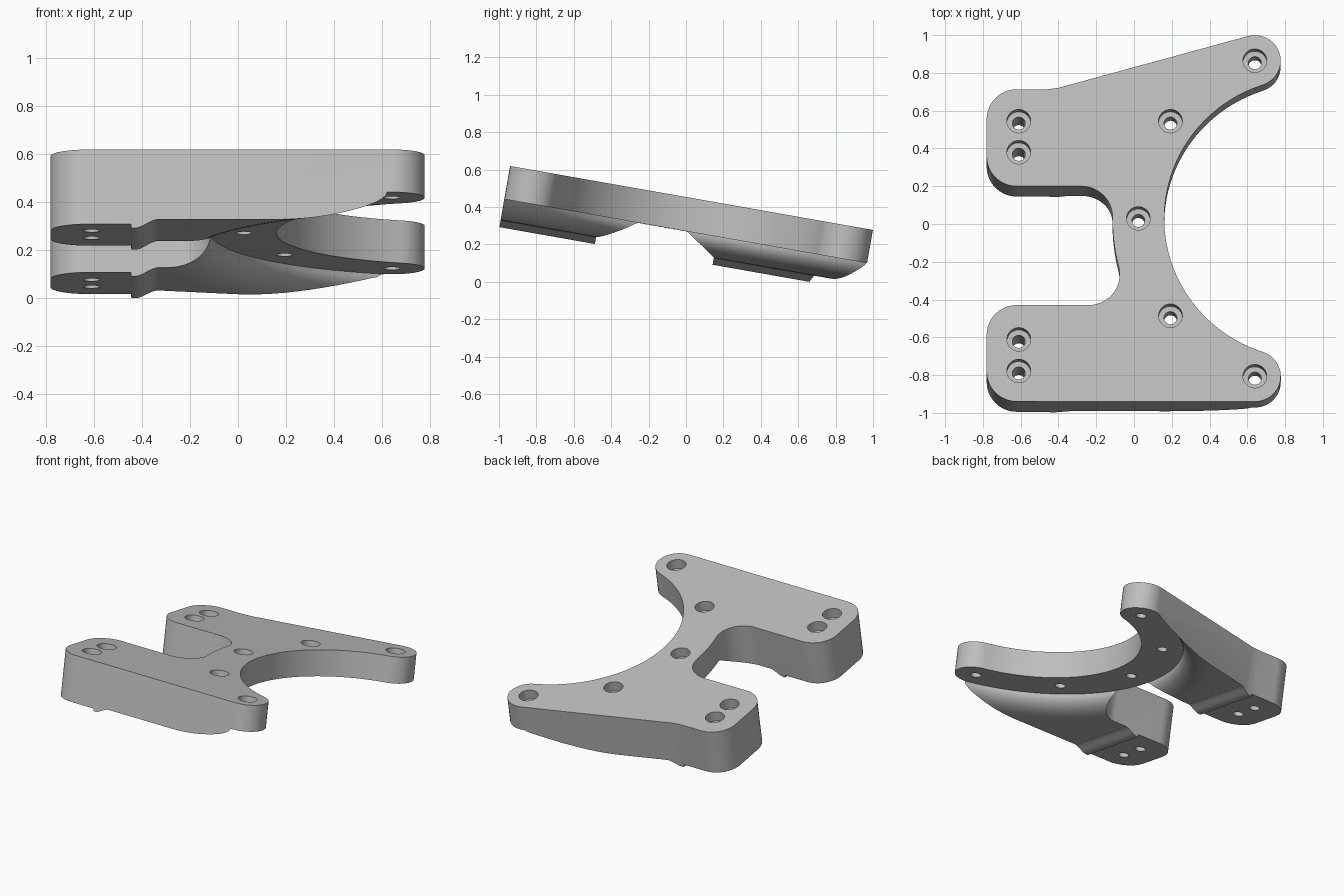
import bpy, bmesh
from math import sin, cos, radians, pi, sqrt, atan2, degrees
from mathutils import Matrix, Vector

if "Cube" in bpy.data.objects:
    bpy.data.objects.remove(bpy.data.objects["Cube"], do_unlink=True)

grey = bpy.data.materials.new("plain grey")
grey.use_nodes = True
colour = (0.52, 0.52, 0.52, 1)
grey.diffuse_color = colour
grey.node_tree.nodes["Principled BSDF"].inputs["Base Color"].default_value = colour

# Main dimensions, drawn flat with the top face at z = 0
PLATE, HUMP, RIDGE, PAD = 0.18, 0.295, 0.332, 0.315
CX, CY, BITE, RIM = 0.914, 0.03, 0.754, 1.028
LOBE_X, LOBE_R, LOBE_DY = 0.64, 0.137, 0.848
CORNER, FILLET = 0.16, 0.165
DEEP = 0.5


def arc(cx, cy, r, a0, a1, n=16):
    angles = [radians(a0 + (a1 - a0) * i / n) for i in range(n + 1)]
    return [(cx + r * cos(a), cy + r * sin(a)) for a in angles]


def finish(bm, name):
    bmesh.ops.remove_doubles(bm, verts=bm.verts, dist=1e-5)
    bmesh.ops.recalc_face_normals(bm, faces=bm.faces)
    mesh = bpy.data.meshes.new(name)
    bm.to_mesh(mesh)
    bm.free()
    mesh.materials.append(grey)
    ob = bpy.data.objects.new(name, mesh)
    bpy.context.collection.objects.link(ob)
    return ob


def prism(bm, points, offset):
    face = bm.faces.new([bm.verts.new(p) for p in points])
    out = bmesh.ops.extrude_face_region(bm, geom=[face])
    moved = [v for v in out["geom"] if isinstance(v, bmesh.types.BMVert)]
    bmesh.ops.translate(bm, verts=moved, vec=offset)


def lathe(bm, profile, cx, cy, steps, closed):
    verts = [bm.verts.new((cx + r, cy, -t)) for r, t in profile]
    pairs = list(zip(verts, verts[1:]))
    if closed:
        pairs.append((verts[-1], verts[0]))
    edges = [bm.edges.new(p) for p in pairs]
    bmesh.ops.spin(bm, geom=verts + edges, cent=(cx, cy, 0), axis=(0, 0, 1),
                   angle=2 * pi, steps=steps, use_duplicate=False)


# Outline of the bracket, counter-clockwise from the front corner
lean = degrees(atan2(LOBE_DY, CX - LOBE_X))


def fillet_centre(y):
    return CX - sqrt((RIM + FILLET) ** 2 - (y - CY) ** 2)


back_y, front_y = 0.203 - FILLET, -0.436 + FILLET
back_x, front_x = fillet_centre(back_y), fillet_centre(front_y)
back_a = degrees(atan2(CY - back_y, CX - back_x))
front_a = degrees(atan2(CY - front_y, CX - front_x))
outline = (
    arc(-0.62, -0.794, CORNER, 180, 270)
    + arc(LOBE_X, CY - LOBE_DY, LOBE_R, -90, lean)
    + arc(CX, CY, BITE, 180 + lean, 180 - lean, 64)[1:-1]
    + arc(LOBE_X, CY + LOBE_DY, LOBE_R, -lean, 105)
    + [(-0.40, 0.732), (-0.46, 0.724)]
    + arc(-0.62, 0.564, CORNER, 90, 180)
    + arc(-0.62, 0.363, CORNER, 180, 270)
    + arc(back_x, back_y, FILLET, 90, back_a)
    + arc(CX, CY, RIM, 180 + back_a, 180 + front_a)[1:-1]
    + arc(front_x, front_y, FILLET, front_a, -90)
    + arc(-0.62, -0.596, CORNER, 90, 180)
)
bm = bmesh.new()
prism(bm, [(x, y, 0) for x, y in outline], (0, 0, -0.4))
bracket = finish(bm, "bracket")

# Underside cutter: thin band round the bite, swelling into the legs
swell = [(RIM + 0.2 * (1 - cos(a)), PLATE + (HUMP - PLATE) * sin(a))
         for a in [pi / 2 * i / 12 for i in range(13)]]
bm = bmesh.new()
lathe(bm, [(0.6, PLATE)] + swell + [(1.9, HUMP), (1.9, DEEP), (0.6, DEEP)],
      CX, CY, 160, True)
bmesh.ops.remove_doubles(bm, verts=bm.verts, dist=1e-5)
cut = bmesh.ops.bisect_plane(bm, geom=bm.verts[:] + bm.edges[:] + bm.faces[:],
                             plane_co=(-0.335, 0, 0), plane_no=(-1, 0, 0),
                             clear_outer=True)
bmesh.ops.holes_fill(bm, edges=[e for e in bm.edges if e.is_boundary], sides=0)
swell_cutter = finish(bm, "swell_cutter")

# Pad cutter: ridge and flat mounting pads under the leg ends
ease = [(-0.33 - 0.1 * s, HUMP + (RIDGE - HUMP) * s * s * (3 - 2 * s))
        for s in [i / 10 for i in range(11)]]
side = ([(-0.32, HUMP)] + ease
        + [(-0.444, RIDGE), (-0.445, PAD), (-0.9, PAD), (-0.9, DEEP), (-0.32, DEEP)])
bm = bmesh.new()
prism(bm, [(x, -1.3, -t) for x, t in side], (0, 2.6, 0))
pad_cutter = finish(bm, "pad_cutter")

# Counterbored screw holes
holes = [(-0.61, y) for y in (0.553, 0.386, -0.62, -0.79)]
holes += [(CX - 0.891, CY)]
for s in (-1, 1):
    holes += [(0.193, CY + s * 0.523), (LOBE_X, CY + s * LOBE_DY)]
bm = bmesh.new()
for x, y in holes:
    lathe(bm, [(0, -0.05), (0.063, -0.05), (0.063, 0.07), (0.034, 0.07),
               (0.034, DEEP), (0, DEEP)], x, y, 32, False)
hole_cutter = finish(bm, "hole_cutter")

# Cut the bracket
bpy.context.view_layer.objects.active = bracket
bracket.select_set(True)
for cutter in (swell_cutter, pad_cutter, hole_cutter):
    cutter.hide_render = True
    mod = bracket.modifiers.new(cutter.name, "BOOLEAN")
    mod.operation = "DIFFERENCE"
    mod.solver = "EXACT"
    mod.object = cutter
    bpy.ops.object.modifier_apply(modifier=mod.name)
    bpy.data.objects.remove(cutter, do_unlink=True)

# Tilt towards the back and set on the ground
bracket.data.transform(Matrix.Rotation(radians(-10), 4, "X"))
low = min(v.co.z for v in bracket.data.vertices)
bracket.data.transform(Matrix.Translation(Vector((0, 0, -low))))
bpy.ops.object.shade_smooth_by_angle(angle=radians(25))
